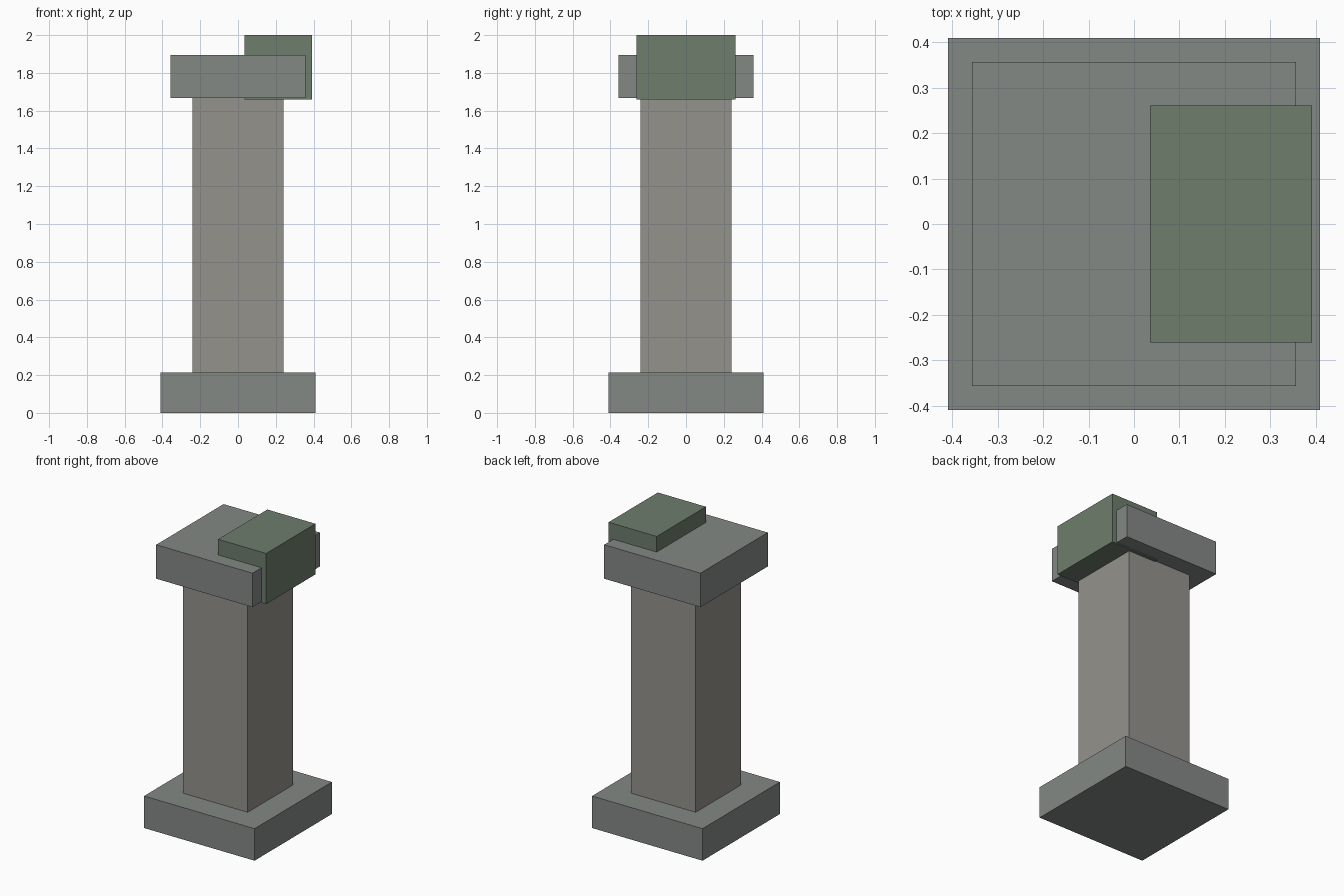
import bpy

if "Cube" in bpy.data.objects:
    bpy.data.objects.remove(bpy.data.objects["Cube"])


def material(name, rgb):
    mat = bpy.data.materials.new(name)
    mat.diffuse_color = (*rgb, 1.0)
    mat.use_nodes = True
    mat.node_tree.nodes["Principled BSDF"].inputs["Base Color"].default_value = mat.diffuse_color
    return mat


def block(name, x, y, z, mat):
    """Box spanning the given (min, max) ranges on each axis."""
    spans = (x, y, z)
    bpy.ops.mesh.primitive_cube_add(size=1, location=[(a + b) / 2 for a, b in spans])
    obj = bpy.context.object
    obj.name = name
    obj.scale = [b - a for a, b in spans]
    bpy.ops.object.transform_apply(location=False, rotation=False, scale=True)
    obj.data.materials.append(mat)
    return obj


def centred_block(name, half, z, mat):
    return block(name, (-half, half), (-half, half), z, mat)


trim_stone = material("trim_stone", (0.23, 0.25, 0.235))
shaft_stone = material("shaft_stone", (0.30, 0.29, 0.265))
moss = material("moss", (0.155, 0.205, 0.15))

# Pillar: square base, shaft and capital
centred_block("base", 0.41, (0.0, 0.215), trim_stone)
centred_block("shaft", 0.241, (0.215, 1.667), shaft_stone)
centred_block("capital", 0.357, (1.667, 1.895), trim_stone)

# Moss clump wrapping over the right edge of the capital
block("moss_clump", (0.035, 0.392), (-0.261, 0.261), (1.66, 2.0), moss)
